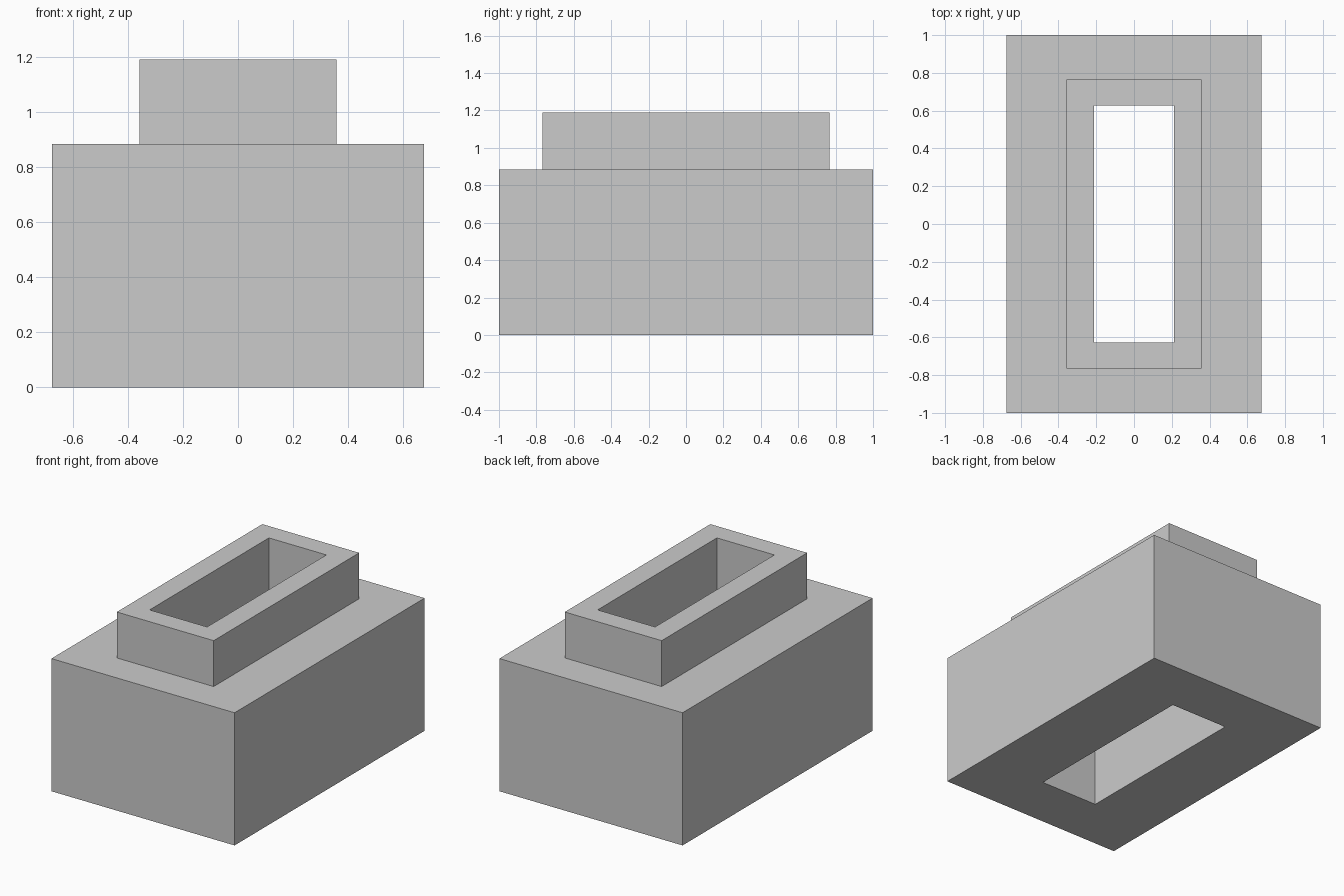
import bpy
import bmesh

cube = bpy.data.objects.get("Cube")
if cube:
    bpy.data.objects.remove(cube, do_unlink=True)

# Plain grey material
GREY = (0.6, 0.6, 0.6, 1.0)
grey = bpy.data.materials.new("plain grey")
grey.use_nodes = True
grey.diffuse_color = GREY
grey.node_tree.nodes["Principled BSDF"].inputs["Base Color"].default_value = GREY

# Half sizes and heights of the parts
BASE = (0.675, 1.0)
COLLAR = (0.357, 0.766)
HOLE = (0.212, 0.628)
SHOULDER, TOP = 0.884, 1.19


def rectangle(bm, half, z):
    """Four corner vertices of a level rectangle."""
    x, y = half
    return [bm.verts.new((sx * x, sy * y, z))
            for sx, sy in ((-1, -1), (1, -1), (1, 1), (-1, 1))]


# Stepped block with a shaft right through: a closed loft of rectangles
bm = bmesh.new()
loops = [rectangle(bm, half, z) for half, z in (
    (BASE, 0), (BASE, SHOULDER), (COLLAR, SHOULDER),
    (COLLAR, TOP), (HOLE, TOP), (HOLE, 0))]
for lower, upper in zip(loops, loops[1:] + loops[:1]):
    for i in range(4):
        j = (i + 1) % 4
        bm.faces.new((lower[i], lower[j], upper[j], upper[i]))
bmesh.ops.recalc_face_normals(bm, faces=bm.faces)

mesh = bpy.data.meshes.new("stepped_block")
bm.to_mesh(mesh)
bm.free()
mesh.materials.append(grey)
block = bpy.data.objects.new("stepped_block", mesh)
bpy.context.collection.objects.link(block)
